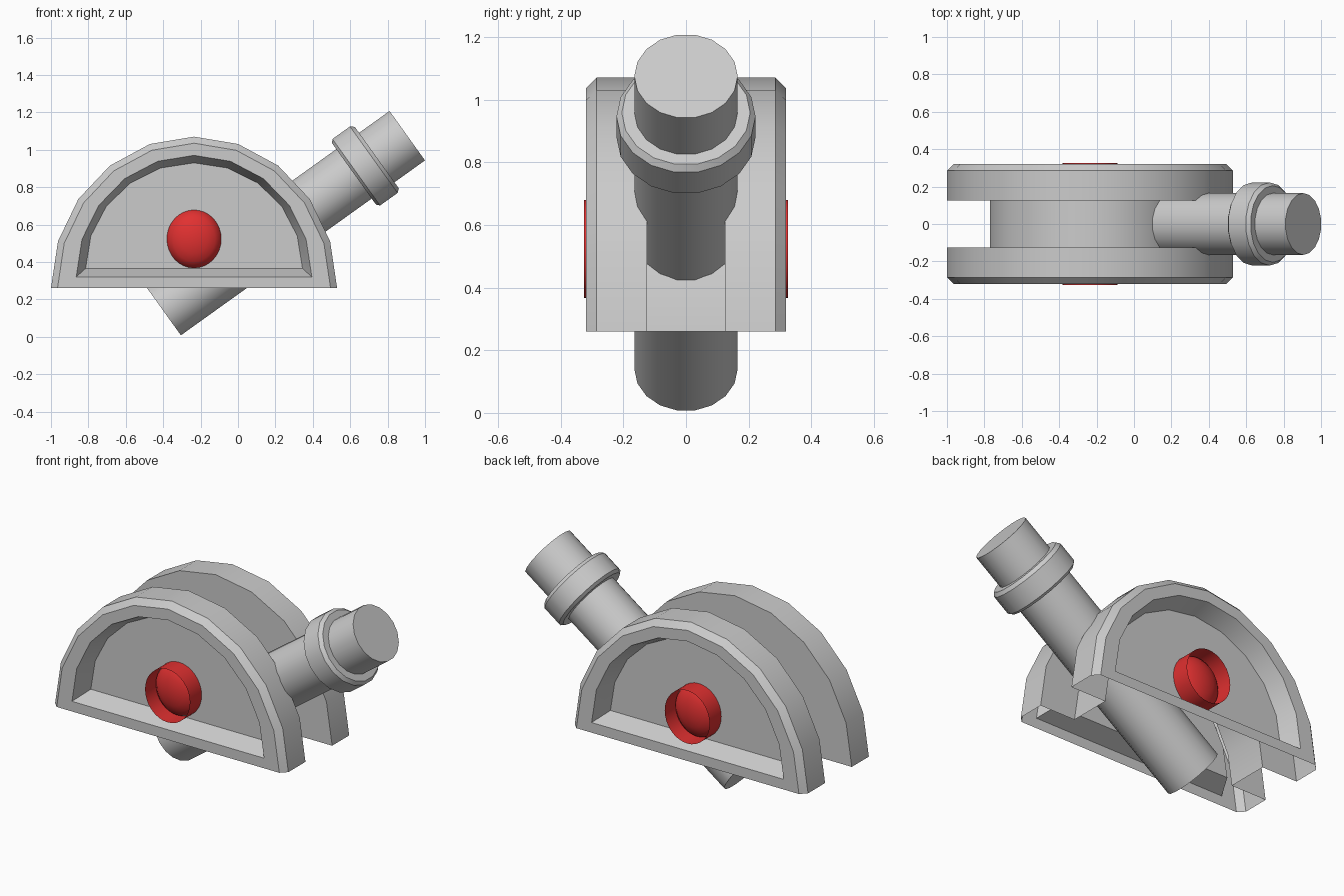
import bpy, bmesh, math
from mathutils import Vector, Matrix

if "Cube" in bpy.data.objects:
    bpy.data.objects.remove(bpy.data.objects["Cube"])

CX = -0.235   # centre line of the housing


def finish(name, bm, angle=30, mat=None):
    bmesh.ops.recalc_face_normals(bm, faces=bm.faces[:])
    me = bpy.data.meshes.new(name)
    bm.to_mesh(me)
    bm.free()
    ob = bpy.data.objects.new(name, me)
    bpy.context.collection.objects.link(ob)
    if mat:
        me.materials.append(mat)
    bpy.ops.object.select_all(action='DESELECT')
    ob.select_set(True)
    bpy.context.view_layer.objects.active = ob
    bpy.ops.object.shade_smooth_by_angle(angle=math.radians(angle))
    return ob


def arc(bm, y, rx, rz, z0, n=10):
    return [bm.verts.new((CX + rx * math.cos(math.pi * i / n), y,
                          z0 + rz * math.sin(math.pi * i / n))) for i in range(n + 1)]


def bridge(bm, a, b, closed=False):
    n = len(a)
    for i in range(n if closed else n - 1):
        j = (i + 1) % n
        bm.faces.new((a[i], a[j], b[j], b[i]))


# Housing: one open-bottomed half-round shell with a central groove
half = [(0.125, 0.535, 0.566, 0.26), (0.125, 0.765, 0.81, 0.26),
        (0.285, 0.765, 0.81, 0.26), (0.32, 0.73, 0.775, 0.26),
        (0.32, 0.63, 0.65, 0.32), (0.215, 0.58, 0.565, 0.365)]
bm = bmesh.new()
sides = {}
for s in (-1, 1):
    rings = [arc(bm, s * y, rx, rz, z0) for y, rx, rz, z0 in half]
    for i in range(5):
        bridge(bm, rings[i], rings[i + 1], closed=i >= 3)   # rim and recess close along the bottom
    bm.faces.new(rings[-1])
    sides[s] = rings
bridge(bm, sides[-1][0], sides[1][0])
finish("housing", bm)


# Barrel and collar: lathed along a tilted axis
start, end = Vector((-0.40, 0, 0.14)), Vector((0.905, 0, 1.075))
axis = (end - start).normalized()
rot = axis.to_track_quat('Z', 'Y').to_matrix().to_4x4()


def lathe(name, profile, n):
    bm = bmesh.new()
    rings = [[bm.verts.new((r * math.cos(2 * math.pi * i / n),
                            r * math.sin(2 * math.pi * i / n), t)) for i in range(n)]
             for r, t in profile]
    for a, b in zip(rings, rings[1:]):
        bridge(bm, a, b, True)
    bm.faces.new(rings[0])
    bm.faces.new(rings[-1])
    bm.transform(Matrix.Translation(start) @ rot)
    return finish(name, bm)


lathe("barrel", [(0.165, 0), (0.165, (end - start).length)], 18)
lathe("collar", [(0.205, 1.255), (0.222, 1.27), (0.222, 1.385), (0.205, 1.405)], 18)

# Red side caps: short tube around a domed lens
red = bpy.data.materials.new("red")
red.diffuse_color = (0.75, 0.03, 0.03, 1)
red.use_nodes = True
red.node_tree.nodes["Principled BSDF"].inputs["Base Color"].default_value = red.diffuse_color
for s, name in ((-1, "front_lens"), (1, "back_lens")):
    bm = bmesh.new()
    n = 32
    prof = [(1, 0.325), (1, 0.21)] + [
        (math.cos(math.radians(a)), 0.21 + 0.08 * math.sin(math.radians(a))) for a in (20, 40, 60, 80)]
    rings = [[bm.verts.new((CX + 0.147 * k * math.cos(2 * math.pi * i / n), s * y,
                            0.523 + 0.157 * k * math.sin(2 * math.pi * i / n))) for i in range(n)]
             for k, y in prof]
    for a, b in zip(rings, rings[1:]):
        bridge(bm, a, b, True)
    bm.faces.new(rings[-1])
    finish(name, bm, 60, red)
